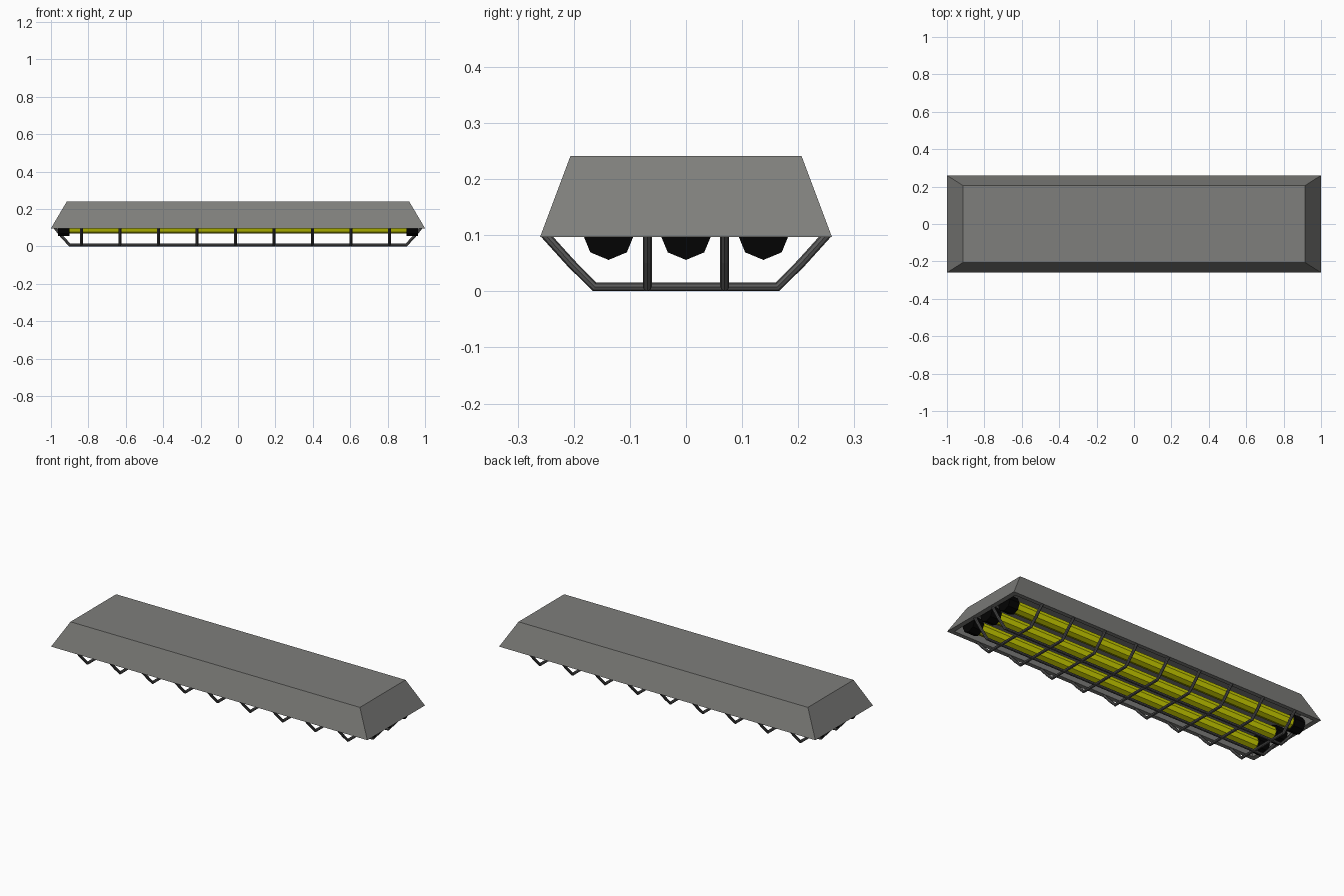
import bpy, bmesh, math
from mathutils import Matrix

if "Cube" in bpy.data.objects:
    bpy.data.objects.remove(bpy.data.objects["Cube"])


def material(name, color):
    m = bpy.data.materials.new(name)
    m.diffuse_color = (*color, 1)
    m.use_nodes = True
    m.node_tree.nodes["Principled BSDF"].inputs["Base Color"].default_value = m.diffuse_color
    return m


GREY = material("housing grey", (0.21, 0.21, 0.20))
WIRE = material("dark wire grey", (0.10, 0.10, 0.10))
YELLOW = material("lamp yellow", (0.62, 0.65, 0.0))
BLACK = material("socket black", (0.001, 0.001, 0.001))


def add_bmesh(name, bm, mat):
    bmesh.ops.recalc_face_normals(bm, faces=bm.faces)
    me = bpy.data.meshes.new(name)
    bm.to_mesh(me)
    bm.free()
    me.materials.append(mat)
    ob = bpy.data.objects.new(name, me)
    bpy.context.collection.objects.link(ob)
    return ob


def cylinder(name, x0, x1, y, z, r, mat):
    """Eight-sided cylinder along x with a corner pointing down."""
    bm = bmesh.new()
    place = Matrix.Translation(((x0 + x1) / 2, y, z)) @ Matrix.Rotation(math.pi / 2, 4, 'Y')
    bmesh.ops.create_cone(bm, cap_ends=True, segments=8, radius1=r, radius2=r,
                          depth=x1 - x0, matrix=place)
    return add_bmesh(name, bm, mat)


def wire(name, points, r=0.008):
    """Faceted bar following a polyline."""
    cu = bpy.data.curves.new(name, 'CURVE')
    cu.dimensions = '3D'
    cu.bevel_depth = r
    cu.bevel_resolution = 2
    cu.use_fill_caps = True
    sp = cu.splines.new('POLY')
    sp.points.add(len(points) - 1)
    for p, co in zip(sp.points, points):
        p.co = (*co, 1)
    cu.materials.append(WIRE)
    ob = bpy.data.objects.new(name, cu)
    bpy.context.collection.objects.link(ob)
    bpy.ops.object.select_all(action='DESELECT')
    ob.select_set(True)
    bpy.context.view_layer.objects.active = ob
    bpy.ops.object.convert(target='MESH')
    bpy.ops.object.shade_flat()


# Tapered housing, hollow underneath: loops run from outer top to cavity ceiling
bm = bmesh.new()
loops = []
for hx, hy, z in ((0.915, 0.206, 0.241), (1.0, 0.26, 0.097),
                  (0.972, 0.236, 0.097), (0.95, 0.222, 0.150)):
    loops.append([bm.verts.new((sx * hx, sy * hy, z))
                  for sx, sy in ((-1, -1), (1, -1), (1, 1), (-1, 1))])
for a, b in zip(loops, loops[1:]):
    for i in range(4):
        j = (i + 1) % 4
        bm.faces.new((a[i], a[j], b[j], b[i]))
bm.faces.new(loops[0])
bm.faces.new(loops[-1])
add_bmesh("housing", bm, GREY)

# Three lamp tubes with black sockets at both ends
for i, y in enumerate((-0.138, 0, 0.138), 1):
    cylinder(f"lamp_tube_{i}", -0.91, 0.91, y, 0.102, 0.034, YELLOW)
    cylinder(f"socket_left_{i}", -0.962, -0.90, y, 0.102, 0.046, BLACK)
    cylinder(f"socket_right_{i}", 0.90, 0.962, y, 0.102, 0.046, BLACK)

# Guard cage: cross bars
side = [(0.252, 0.102), (0.205, 0.050), (0.163, 0.008)]
profile = [(-y, z) for y, z in side] + side[::-1]
for i in range(9):
    x = -0.838 + i * 0.2059
    wire(f"guard_cross_bar_{i + 1}", [(x, y, z) for y, z in profile])

# Guard cage: long bars
end = [(0.980, 0.102), (0.943, 0.055), (0.900, 0.008)]
profile = [(-x, z) for x, z in end] + end[::-1]
for i, y in enumerate((-0.069, 0.069), 1):
    wire(f"guard_long_bar_{i}", [(x, y, z) for x, z in profile])
